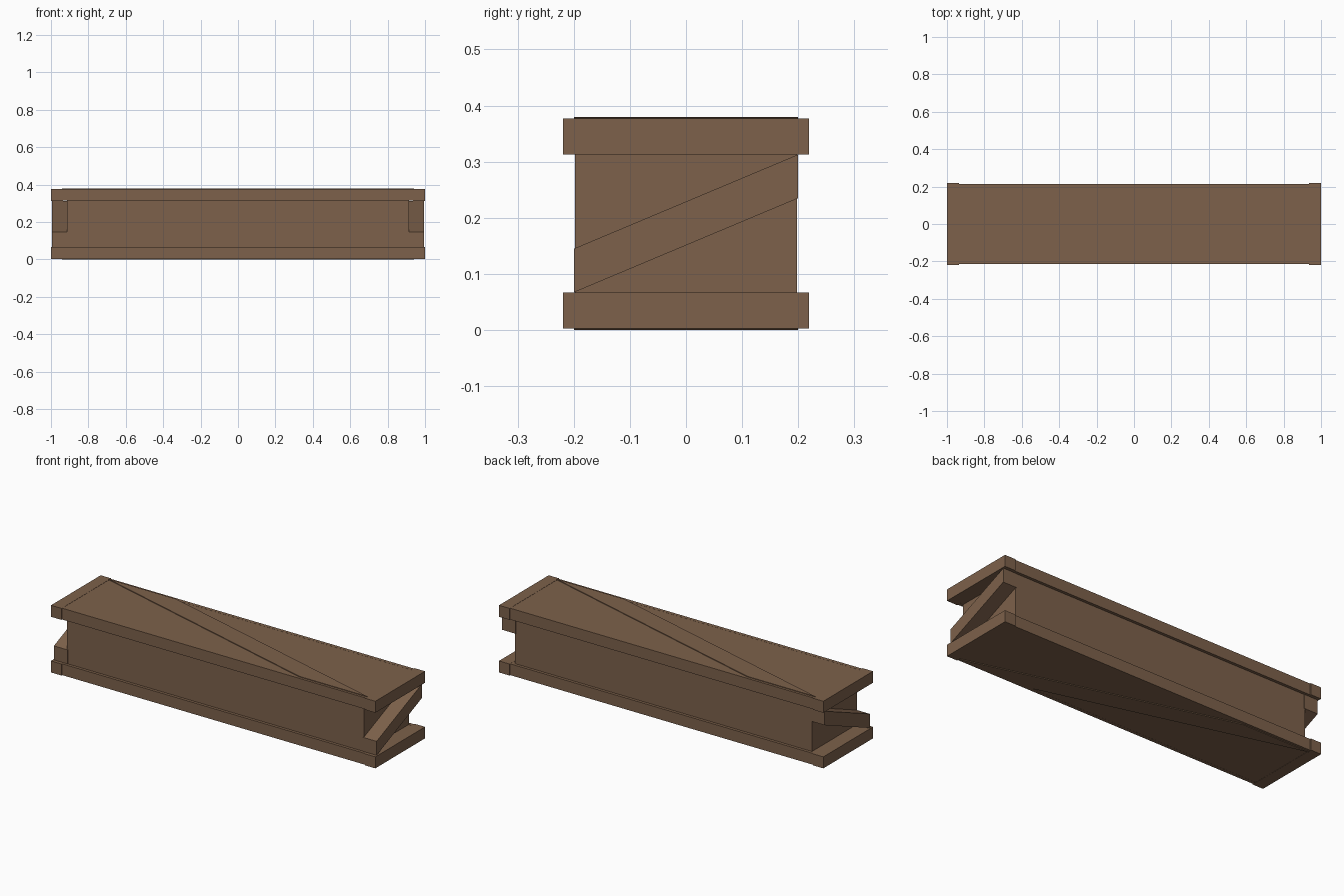
import bpy

if "Cube" in bpy.data.objects:
    bpy.data.objects.remove(bpy.data.objects["Cube"])

wood = bpy.data.materials.new("brown_wood")
wood.diffuse_color = (0.205, 0.12, 0.07, 1)
wood.use_nodes = True
wood.node_tree.nodes["Principled BSDF"].inputs["Base Color"].default_value = wood.diffuse_color

H = 0.38  # overall height


def mesh(name, verts, faces):
    me = bpy.data.meshes.new(name)
    me.from_pydata(verts, [], faces)
    me.materials.append(wood)
    ob = bpy.data.objects.new(name, me)
    bpy.context.collection.objects.link(ob)
    # consistent outward normals
    import bmesh
    bm = bmesh.new()
    bm.from_mesh(me)
    bmesh.ops.recalc_face_normals(bm, faces=bm.faces[:])
    bm.to_mesh(me)
    bm.free()
    return ob


def prism(name, a, b):
    """Solid between two matching four-sided outlines."""
    sides = [(i, (i + 1) % 4, (i + 1) % 4 + 4, i + 4) for i in range(4)]
    return mesh(name, a + b, [(3, 2, 1, 0), (4, 5, 6, 7)] + sides)


def box(name, x0, x1, y0, y1, z0, z1):
    ring = [(x0, y0), (x1, y0), (x1, y1), (x0, y1)]
    return prism(name, [(x, y, z0) for x, y in ring], [(x, y, z1) for x, y in ring])


# Crate body
box("crate_body", -0.915, 0.915, -0.198, 0.198, 0.05, 0.33)

# Top and bottom: panel, frame planks and diagonal brace
for level, flip in (("top", False), ("bottom", True)):
    def zr(lo, hi):
        return (H - hi, H - lo) if flip else (lo, hi)
    box(level + "_panel", -0.936, 0.936, -0.2, 0.2, *zr(0.314, 0.376))
    for s, side in ((-1, "front"), (1, "back")):
        y0, y1 = sorted((s * 0.195, s * 0.214))
        box(f"{level}_{side}_plank", -0.99, 0.99, y0, y1, *zr(0.3135, 0.3765))
    for s, side in ((-1, "left"), (1, "right")):
        x0, x1 = sorted((s * 0.935, s * 1.0))
        box(f"{level}_{side}_plank", x0, x1, -0.219, 0.219, *zr(0.313, 0.377))
    z0, z1 = zr(0.33, 0.38)
    ring = [(-0.94, 0.2), (-0.52, 0.2), (0.94, -0.2), (0.52, -0.2)]
    prism(level + "_diagonal_brace", [(x, y, z0) for x, y in ring],
          [(x, y, z1) for x, y in ring])

# Diagonal braces on both ends, low at the front and high at the back
ring = [(-0.2, 0.067), (-0.2, 0.145), (0.2, 0.313), (0.2, 0.235)]
for s, side in ((-1, "left"), (1, "right")):
    prism(side + "_end_brace", [(s * 0.91, y, z) for y, z in ring],
          [(s * 0.995, y, z) for y, z in ring])
